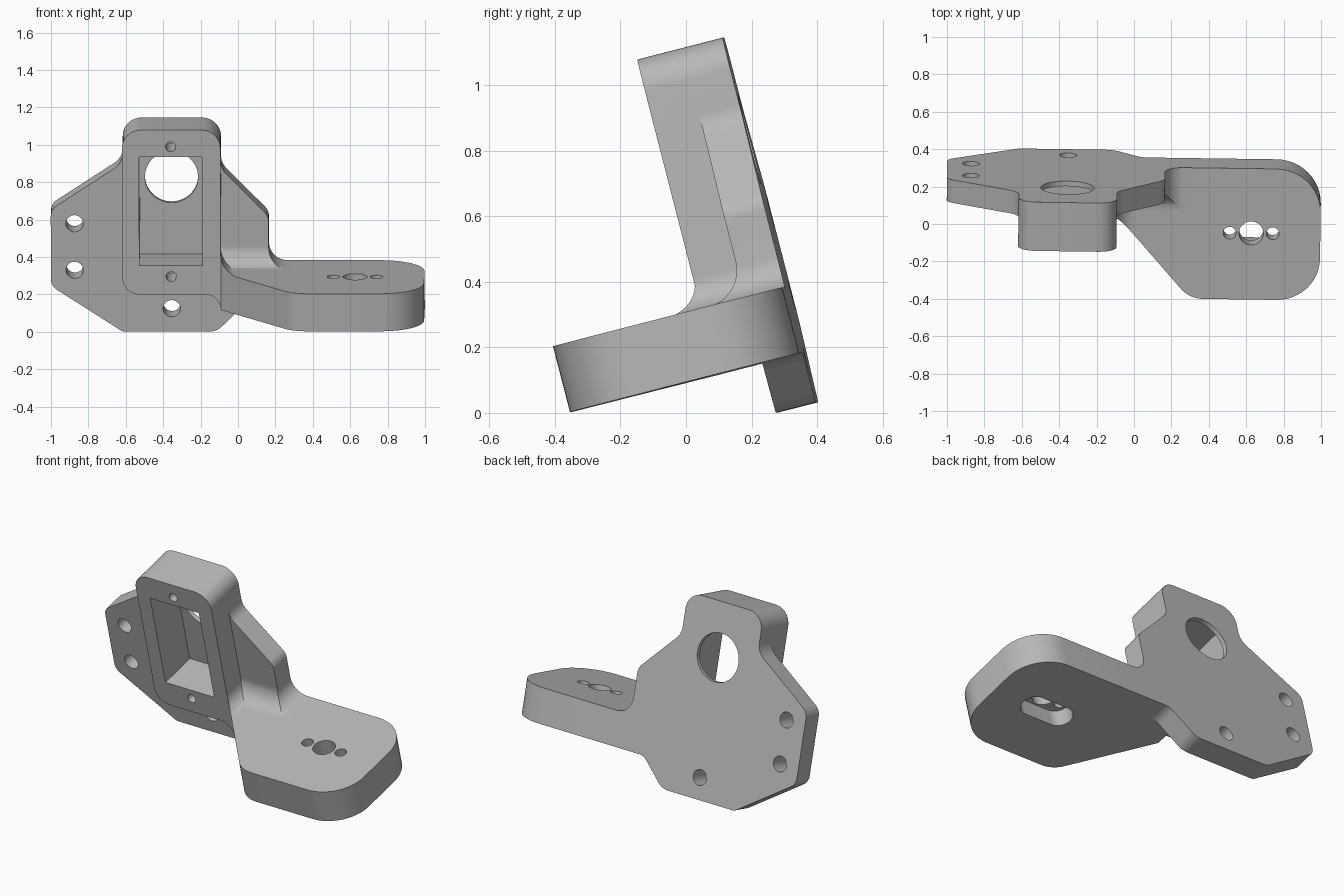
import bpy, bmesh, math
from mathutils import Vector

if "Cube" in bpy.data.objects:
    bpy.data.objects.remove(bpy.data.objects["Cube"])

grey = bpy.data.materials.new("plain grey")
grey.use_nodes = True
grey.diffuse_color = (0.48, 0.48, 0.48, 1)
grey.node_tree.nodes["Principled BSDF"].inputs["Base Color"].default_value = grey.diffuse_color


def rounded(points, steps=12):
    """Outline from (a, b, radius) corners, convex or concave."""
    out = []
    for i, p in enumerate(points):
        c = Vector(p[:2])
        r = p[2] if len(p) > 2 else 0
        if not r:
            out.append(c)
            continue
        d1 = (Vector(points[i - 1][:2]) - c).normalized()
        d2 = (Vector(points[(i + 1) % len(points)][:2]) - c).normalized()
        half = d1.angle(d2) / 2
        centre = c + (d1 + d2).normalized() * (r / math.sin(half))
        start = c + d1 * (r / math.tan(half)) - centre
        end = c + d2 * (r / math.tan(half)) - centre
        total = start.angle(end)
        for k in range(steps + 1):
            t = k / steps
            out.append(centre + (start * math.sin((1 - t) * total)
                                 + end * math.sin(t * total)) / math.sin(total))
    return out


def circle(a, b, r, n=40):
    return [Vector((a + r * math.cos(k * math.tau / n), b + r * math.sin(k * math.tau / n)))
            for k in range(n)]


def prism(name, outline, axis, low, high):
    """Extrude an outline along the x, y or z axis."""
    place = {"x": lambda p, t: (t, p.x, p.y),
             "y": lambda p, t: (p.x, t, p.y),
             "z": lambda p, t: (p.x, p.y, t)}[axis]
    bm = bmesh.new()
    rings = [[bm.verts.new(place(p, t)) for p in outline] for t in (low, high)]
    for ring in rings:
        bm.faces.new(ring)
    n = len(outline)
    for i in range(n):
        j = (i + 1) % n
        bm.faces.new((rings[0][i], rings[0][j], rings[1][j], rings[1][i]))
    bmesh.ops.recalc_face_normals(bm, faces=bm.faces)
    mesh = bpy.data.meshes.new(name)
    bm.to_mesh(mesh)
    bm.free()
    mesh.materials.append(grey)
    obj = bpy.data.objects.new(name, mesh)
    bpy.context.collection.objects.link(obj)
    return obj


def combine(target, tool, operation):
    mod = target.modifiers.new("combine", "BOOLEAN")
    mod.operation, mod.solver, mod.object = operation, "EXACT", tool
    bpy.context.view_layer.objects.active = target
    bpy.ops.object.modifier_apply(modifier=mod.name)
    bpy.data.objects.remove(tool)


BACK, PLATE, FRONT = 0.392, 0.265, 0.123     # depths of the main faces
LEFT, RIGHT, TOP = -0.615, -0.09, 1.087      # housing limits
ARM_LOW, ARM_TOP = 0.093, 0.30

# Back plate outline, running into the arm on the right
plate_outline = rounded([
    (-1, 0.612, 0.07), (LEFT, 0.868, 0.1), (LEFT, TOP, 0.1), (RIGHT, TOP, 0.1),
    (RIGHT, 0.838, 0.1), (0.165, 0.575, 0.08), (0.165, ARM_TOP, 0.1), (0.4, ARM_TOP),
    (0.4, ARM_LOW), (0.04, ARM_LOW, 0.08), (-0.115, -0.062, 0.1),
    (-0.617, -0.062, 0.05), (-1, 0.19, 0.07)])
bracket = prism("bracket", plate_outline, "y", PLATE, BACK)


def arm_outline(left):
    return rounded([(left, BACK), (left, FRONT + 0.004), (RIGHT + 0.002, FRONT),
                    (0.305, -0.331, 0.16), (1, -0.331, 0.23), (1, BACK, 0.24)])


# Arm and motor housing
arm = prism("arm", arm_outline(RIGHT), "z", ARM_LOW, ARM_TOP)
housing = prism("housing", rounded([
    (LEFT, 0.18, 0.09), (LEFT, TOP, 0.1), (RIGHT, TOP, 0.1), (RIGHT, 0.18)]),
    "y", FRONT, BACK)

# Fillet where the plate front meets the arm, mitred at the plate edge
plate_fillet = prism("plate_fillet", rounded([
    (0.3, 0.2), (0.3, 0.42), (PLATE, 0.42), (PLATE, ARM_TOP, 0.115),
    (0.145, ARM_TOP), (0.145, 0.2)]), "x", RIGHT - 0.02, 0.3)
combine(plate_fillet, prism("mitre", plate_outline, "y", 0, 0.5), "INTERSECT")

# Fillet where the housing side meets the arm, trimmed to the arm outline
side_fillet = prism("side_fillet", rounded([
    (-0.14, 0.2), (-0.14, 0.4), (RIGHT, 0.4), (RIGHT, ARM_TOP, 0.095),
    (0.02, ARM_TOP), (0.02, 0.2)]), "y", -0.3, 0.3)
combine(side_fillet, prism("trim", arm_outline(-0.16), "z", 0, 1), "INTERSECT")

# Fillet under the housing, beside the arm
under_fillet = prism("under_fillet", rounded([
    (-0.19, 0.22), (-0.19, 0.18), (RIGHT, 0.18, 0.085), (RIGHT, ARM_LOW),
    (-0.06, ARM_LOW), (-0.06, 0.22)]), "y", FRONT, 0.3)

for part in (arm, housing, plate_fillet, side_fillet, under_fillet):
    combine(bracket, part, "UNION")

# Pocket, shaft opening and screw holes in the housing
pocket = rounded([(-0.525, 0.34), (-0.525, 0.938), (-0.187, 0.938), (-0.187, 0.34)])
cutters = [prism("pocket", pocket, "y", 0, 0.364),
           prism("opening", circle(-0.355, 0.767, 0.142, 64), "y", 0.3, 0.5)]
for height in (0.995, 0.278):
    cutters.append(prism("screw_hole", circle(-0.355, height, 0.027), "y", 0, 0.3))

# Mounting holes in the plate
for x, height in ((-0.873, 0.535), (-0.873, 0.278), (-0.355, 0.066)):
    cutters.append(prism("mount_hole", circle(x, height, 0.046), "y", 0.2, 0.5))

# Horn holes in the arm, with a slot below
for x, r in ((0.515, 0.034), (0.63, 0.065), (0.745, 0.034)):
    cutters.append(prism("horn_hole", circle(x, 0.035, r), "z", 0, 0.5))
slot = rounded([(0.465, -0.04, 0.073), (0.465, 0.11, 0.073),
                (0.795, 0.11, 0.073), (0.795, -0.04, 0.073)])
cutters.append(prism("slot", slot, "z", 0, 0.2))

for cutter in cutters:
    combine(bracket, cutter, "DIFFERENCE")

# Lean the whole bracket forward onto its lower edges
bracket.rotation_euler = (math.radians(14.4), 0, math.radians(-0.8))
bracket.location = (-0.003, 0, -0.005)
bpy.ops.object.select_all(action="DESELECT")
bracket.select_set(True)
bpy.context.view_layer.objects.active = bracket
bpy.ops.object.shade_smooth_by_angle(angle=math.radians(30))
